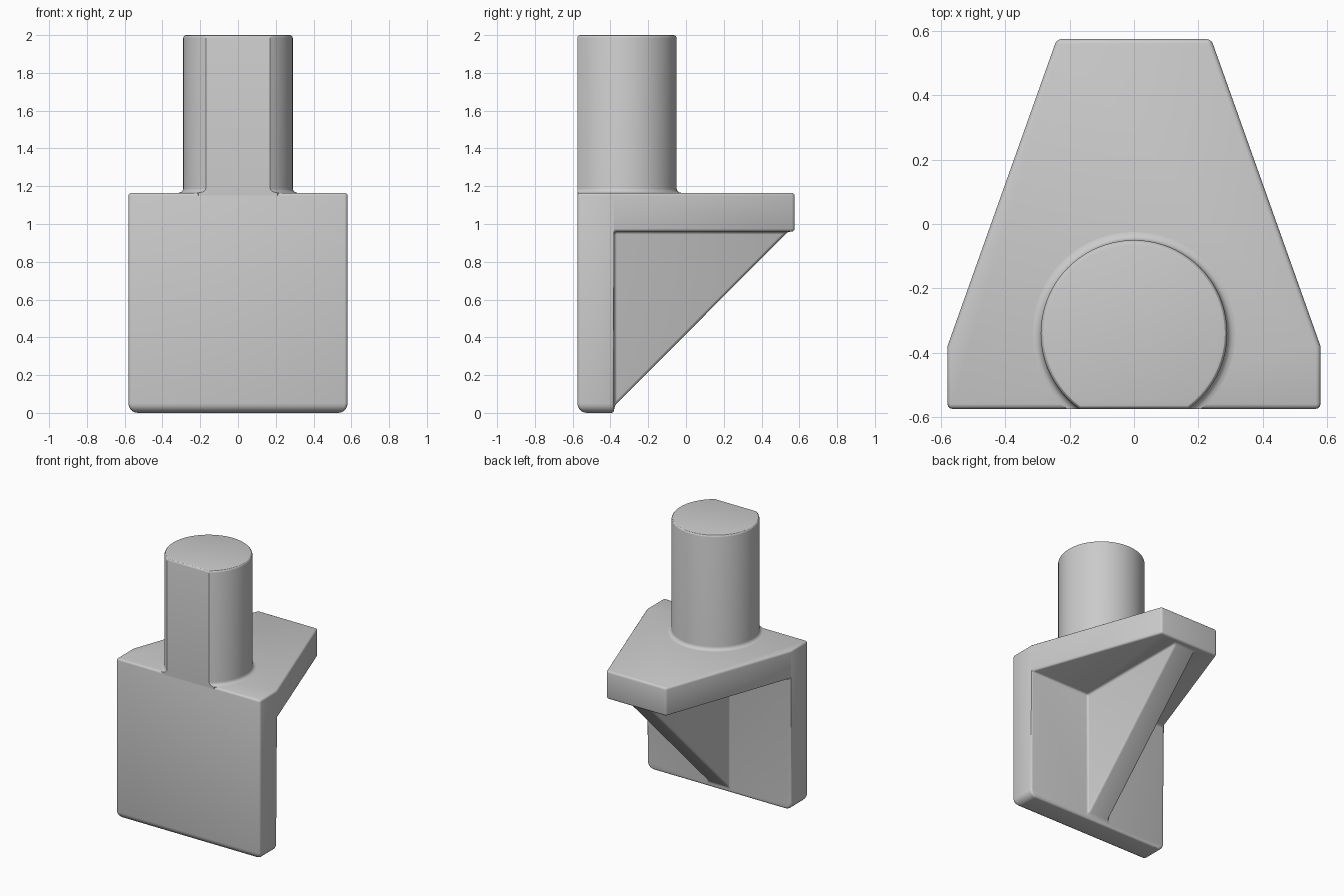
import bpy, bmesh, math
from mathutils import Vector

cube = bpy.data.objects.get("Cube")
if cube:
    bpy.data.objects.remove(cube)

grey = bpy.data.materials.new("plain_grey")
grey.use_nodes = True
colour = (0.6, 0.6, 0.6, 1)
grey.diffuse_color = colour
grey.node_tree.nodes["Principled BSDF"].inputs["Base Color"].default_value = colour


def finish(bm, name):
    bmesh.ops.recalc_face_normals(bm, faces=bm.faces)
    mesh = bpy.data.meshes.new(name)
    bm.to_mesh(mesh)
    bm.free()
    mesh.materials.append(grey)
    obj = bpy.data.objects.new(name, mesh)
    bpy.context.collection.objects.link(obj)
    return obj


def prism(points, direction):
    """Extrude a closed outline along a direction."""
    bm = bmesh.new()
    face = bm.faces.new([bm.verts.new(p) for p in points])
    out = bmesh.ops.extrude_face_region(bm, geom=[face])
    moved = [v for v in out["geom"] if isinstance(v, bmesh.types.BMVert)]
    bmesh.ops.translate(bm, verts=moved, vec=Vector(direction))
    return bm


def select_only(obj):
    bpy.ops.object.select_all(action="DESELECT")
    obj.select_set(True)
    bpy.context.view_layer.objects.active = obj


def combine(obj, tool, operation):
    mod = obj.modifiers.new(operation.title(), "BOOLEAN")
    mod.operation, mod.solver, mod.object = operation, "EXACT", tool
    select_only(obj)
    bpy.ops.object.modifier_apply(modifier=mod.name)
    bpy.data.objects.remove(tool)


FRONT, BACK, STEP = -0.575, 0.575, -0.38
HALF, TIP, TOP, UNDER = 0.58, 0.24, 1.165, 0.96

# Bracket: tapered block with rounded lower corners
side = [(HALF, FRONT), (HALF, STEP), (TIP, BACK)]
outline = side + [(-x, y) for x, y in reversed(side)]
bm = prism([(x, y, 0) for x, y in outline], (0, 0, TOP))
corners = [e for e in bm.edges
           if all(v.co.z < 0.01 and abs(v.co.x) > HALF - 0.01 for v in e.verts)]
bmesh.ops.bevel(bm, geom=corners, offset=0.05, segments=5, profile=0.5,
                affect="EDGES")
bracket = finish(bm, "bracket")

# Hollow below the shelf, leaving the upright plate
hollow = [(STEP, -1), (1, -1), (1, UNDER), (STEP, UNDER)]
combine(bracket, finish(prism([(-1, y, z) for y, z in hollow], (2, 0, 0)), "hollow"),
        "DIFFERENCE")

# Triangular support rib
RIB = 0.085
rib = [(STEP, 0.035), (0.54, UNDER), (0.54, 1.0), (-0.45, 1.0), (-0.45, 0.035)]
combine(bracket, finish(prism([(-RIB, y, z) for y, z in rib], (2 * RIB, 0, 0)), "rib"),
        "UNION")

# Soft edges and fillets
bevel = bracket.modifiers.new("Soft edges", "BEVEL")
bevel.width, bevel.segments = 0.015, 3
bevel.limit_method, bevel.angle_limit = "ANGLE", math.radians(30)
bevel.use_clamp_overlap = False
select_only(bracket)
bpy.ops.object.modifier_apply(modifier=bevel.name)
bpy.ops.object.shade_smooth_by_angle(angle=math.radians(30))

# Pin: round post with a flat front, flared foot and softened top
R, CENTRE, SOFT, COUNT = 0.29, -0.34, 0.015, 64
rings = [(R + 0.025, FRONT, TOP - 0.03)]
for i in range(5):
    a = math.pi / 2 * i / 4
    rings.append((R + 0.025 * (1 - math.sin(a)), FRONT, TOP + 0.025 * (1 - math.cos(a))))
for i in range(4):
    a = math.pi / 2 * i / 3
    inset = SOFT * (1 - math.cos(a))
    rings.append((R - inset, FRONT + inset, 2 - SOFT + SOFT * math.sin(a)))
bm = bmesh.new()
loops = []
for radius, flat, z in rings:
    start = math.asin((flat - CENTRE) / radius)
    sweep = math.pi - 2 * start
    angles = [start + sweep * k / COUNT for k in range(COUNT + 1)]
    loops.append([bm.verts.new((radius * math.cos(a), CENTRE + radius * math.sin(a), z))
                  for a in angles])
for low, high in zip(loops, loops[1:]):
    for k in range(COUNT + 1):
        n = (k + 1) % (COUNT + 1)
        bm.faces.new((low[k], low[n], high[n], high[k]))
bm.faces.new(loops[0])
bm.faces.new(loops[-1])
pin = finish(bm, "pin")
select_only(pin)
bpy.ops.object.shade_smooth_by_angle(angle=math.radians(30))
